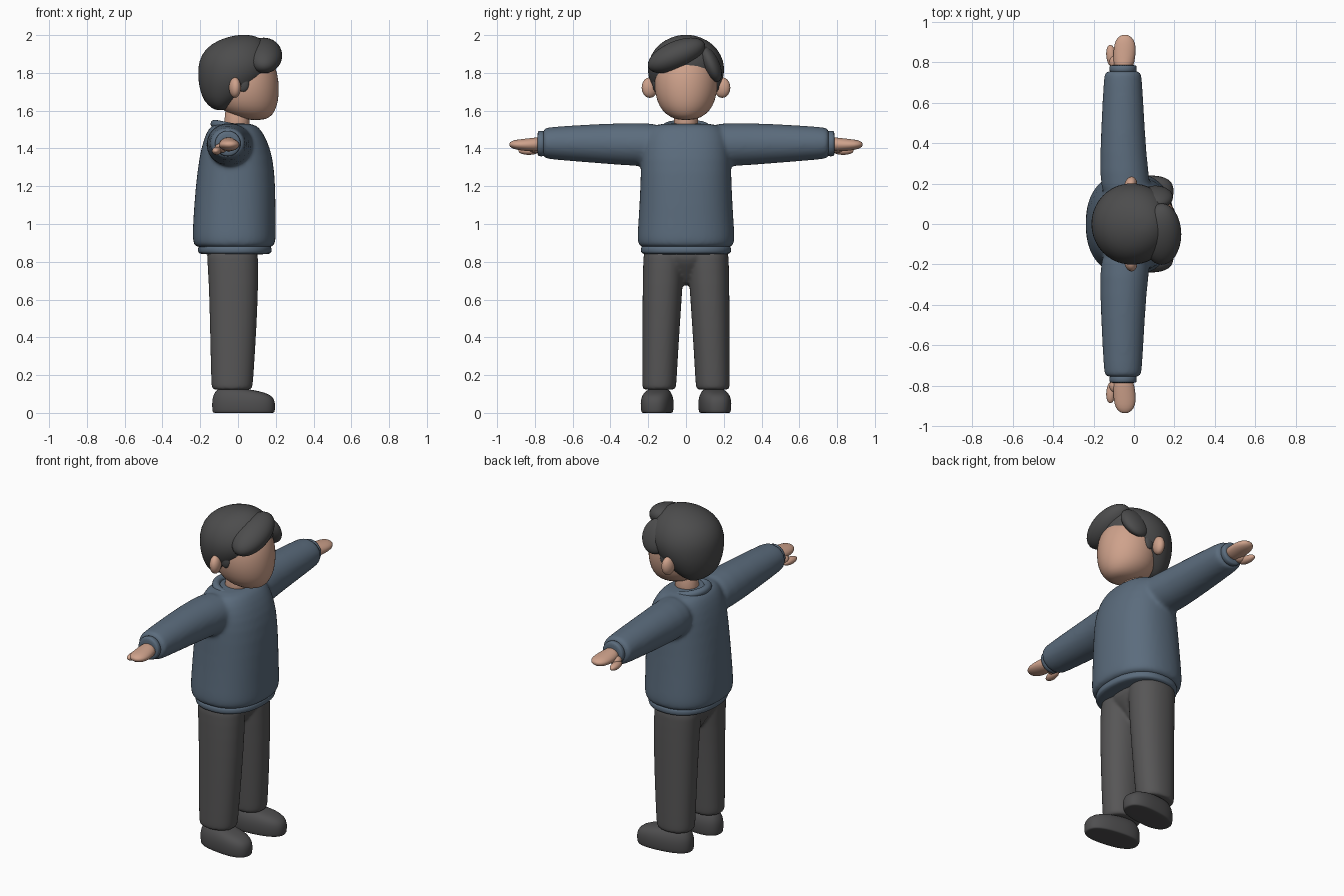
import bpy, bmesh, math
from mathutils import Matrix, Vector, Euler

if "Cube" in bpy.data.objects:
    bpy.data.objects.remove(bpy.data.objects["Cube"])


def material(name, rgb):
    m = bpy.data.materials.new(name)
    m.diffuse_color = (*rgb, 1)
    m.use_nodes = True
    m.node_tree.nodes["Principled BSDF"].inputs["Base Color"].default_value = m.diffuse_color
    return m


BLUE = material("slate_blue_knit", (0.105, 0.15, 0.205))
GREY = material("charcoal_cloth", (0.095, 0.093, 0.094))
DARK = material("dark_hair", (0.073, 0.073, 0.074))
SHOE = material("dark_shoe", (0.078, 0.077, 0.079))
SKIN = material("warm_skin", (0.62, 0.36, 0.26))


def loft(bm, sections, axis="z", n=2.0, sides=28):
    """Skin rounded rings: (position, centre u, centre v, radius u, radius v)."""
    rings = []
    for t, cu, cv, ru, rv in sections:
        ring = []
        for i in range(sides):
            a = 2 * math.pi * i / sides
            c, s = math.cos(a), math.sin(a)
            u = cu + ru * math.copysign(abs(c) ** (2 / n), c)
            v = cv + rv * math.copysign(abs(s) ** (2 / n), s)
            ring.append(bm.verts.new((u, v, t) if axis == "z" else (u, t, v)))
        rings.append(ring)
    for a, b in zip(rings, rings[1:]):
        for i in range(sides):
            j = (i + 1) % sides
            bm.faces.new((a[i], a[j], b[j], b[i]))
    bm.faces.new(rings[0])
    bm.faces.new(rings[-1])


def ball(bm, centre, radii, rot=(0, 0, 0)):
    e = Euler([math.radians(r) for r in rot])
    bmesh.ops.create_uvsphere(bm, u_segments=32, v_segments=18, radius=1,
                              matrix=Matrix.LocRotScale(Vector(centre), e, Vector(radii)))


def finish(bm, name, mat, mirror=False, subdivide=1, voxel=0, smooth=0):
    bmesh.ops.recalc_face_normals(bm, faces=bm.faces)
    me = bpy.data.meshes.new(name)
    bm.to_mesh(me)
    bm.free()
    me.materials.append(mat)
    for p in me.polygons:
        p.use_smooth = True
    ob = bpy.data.objects.new(name, me)
    bpy.context.collection.objects.link(ob)
    if subdivide:
        ob.modifiers.new("round", "SUBSURF").levels = subdivide
        ob.modifiers["round"].render_levels = subdivide
    if mirror:
        m = ob.modifiers.new("mirror", "MIRROR")
        m.use_axis = (False, True, False)
        m.use_mirror_merge = False
    if voxel:
        r = ob.modifiers.new("fuse", "REMESH")
        r.mode, r.voxel_size, r.use_smooth_shade = "VOXEL", voxel, True
        s = ob.modifiers.new("soften", "SMOOTH")
        s.factor, s.iterations = 0.5, smooth
    return ob


# Sweater: torso with both sleeves blended in
bm = bmesh.new()
loft(bm, [(0.872, -.02, 0, .19, .235), (0.885, -.02, 0, .215, .252), (0.92, -.02, 0, .222, .26),
          (1.0, -.02, 0, .22, .254), (1.2, -.013, 0, .213, .242), (1.35, -.01, 0, .197, .24),
          (1.45, -.015, 0, .168, .23), (1.51, -.02, 0, .135, .2), (1.535, -.02, 0, .1, .15)], n=2.3)
for s in (1, -1):
    loft(bm, [(s * .1, -.03, 1.42, .13, .115), (s * .25, -.05, 1.42, .12, .116),
              (s * .45, -.055, 1.426, .11, .106), (s * .73, -.055, 1.428, .095, .086),
              (s * .75, -.055, 1.428, .09, .08), (s * .76, -.055, 1.428, .07, .062)], "y")
finish(bm, "sweater", BLUE, voxel=0.011, smooth=8)

# Ribbed hem
bm = bmesh.new()
loft(bm, [(.838, -.017, 0, .175, .222), (.845, -.017, 0, .193, .237), (.86, -.017, 0, .197, .241),
          (.88, -.017, 0, .195, .239), (.895, -.017, 0, .18, .225)], n=2.3)
finish(bm, "sweater_hem", BLUE)

# Sleeve cuffs
bm = bmesh.new()
loft(bm, [(.74, -.054, 1.426, .066, .066), (.765, -.054, 1.426, .069, .069),
          (.782, -.054, 1.426, .067, .067), (.787, -.054, 1.426, .06, .06)], "y")
finish(bm, "sleeve_cuffs", BLUE, mirror=True)

# Collar roll, lower at the front
bpy.ops.mesh.primitive_torus_add(major_segments=48, minor_segments=16, major_radius=.105,
                                 minor_radius=.022, location=(-.02, 0, 1.51),
                                 rotation=(0, math.radians(11), 0))
collar = bpy.context.object
collar.name = "collar"
collar.data.materials.append(BLUE)
bpy.ops.object.shade_smooth()

# Trousers: two legs fused to a hip block
bm = bmesh.new()
loft(bm, [(.67, -.04, 0, .05, .02), (.73, -.035, 0, .085, .06), (.79, -.03, 0, .125, .16),
          (.83, -.03, 0, .138, .215), (.87, -.03, 0, .135, .21)])
for s in (1, -1):
    loft(bm, [(.122, -.032, s * .142, .1, .082), (.127, -.032, s * .142, .109, .09),
              (.2, -.03, s * .14, .113, .092), (.45, -.025, s * .132, .124, .099),
              (.7, -.023, s * .123, .132, .107), (.84, -.03, s * .116, .137, .11),
              (.87, -.03, s * .116, .13, .105)], n=2.2)
finish(bm, "trousers", GREY, voxel=0.009, smooth=4)

# Shoes, toes turned slightly outward
bm = bmesh.new()
loft(bm, [(0, .03, 0, .155, .07), (0, .03, 0, .164, .078), (.012, .03, 0, .167, .082),
          (.05, .03, 0, .169, .085), (.085, .027, 0, .162, .08), (.108, .012, 0, .135, .068),
          (.122, -.02, 0, .095, .055), (.13, -.03, 0, .06, .04)], n=2.5)
bmesh.ops.transform(bm, verts=bm.verts,
                    matrix=Matrix.Translation((0, .149, 0)) @ Matrix.Rotation(math.radians(7), 4, "Z"))
finish(bm, "shoes", SHOE, mirror=True)

# Hands: mitten palm with a thumb
bm = bmesh.new()
loft(bm, [(.76, -.052, 1.425, .042, .038), (.80, -.05, 1.42, .053, .037),
          (.87, -.045, 1.419, .057, .031), (.912, -.045, 1.42, .046, .024),
          (.932, -.045, 1.421, .024, .013), (.936, -.045, 1.421, .008, .004)], "y")
finish(bm, "hands", SKIN, mirror=True)
bm = bmesh.new()
ball(bm, (-.113, .832, 1.387), (.024, .055, .021), (0, 0, 6))
ball(bm, (-.09, .80, 1.402), (.032, .035, .025))
finish(bm, "thumbs", SKIN, mirror=True, subdivide=0)

# Neck and head
bm = bmesh.new()
loft(bm, [(1.47, -.01, 0, .07, .07), (1.54, -.005, 0, .067, .063), (1.65, 0, 0, .067, .063)])
finish(bm, "neck", SKIN)
bm = bmesh.new()
loft(bm, [(1.55, .095, 0, .03, .03), (1.562, .08, 0, .09, .08), (1.6, .058, 0, .14, .128),
          (1.65, .051, 0, .163, .154), (1.72, .049, 0, .17, .17), (1.8, .045, 0, .166, .166),
          (1.87, .03, 0, .152, .15), (1.93, .02, 0, .11, .105), (1.96, .02, 0, .04, .04)])
finish(bm, "head", SKIN)

# Ears
bm = bmesh.new()
ball(bm, (-.016, .192, 1.722), (.031, .043, .054), (0, 0, -12))
finish(bm, "ears", SKIN, mirror=True, subdivide=0)

# Hair cap down to the nape
bm = bmesh.new()
loft(bm, [(1.603, -.09, 0, .025, .06), (1.612, -.092, 0, .048, .095), (1.65, -.077, 0, .103, .138),
          (1.7, -.048, 0, .152, .17), (1.75, -.03, 0, .18, .193), (1.8, -.013, 0, .2, .204),
          (1.86, -.005, 0, .205, .203), (1.93, 0, 0, .175, .168), (1.975, .015, 0, .118, .112),
          (1.996, .03, 0, .06, .055), (2.001, .03, 0, .02, .02)])
finish(bm, "hair_cap", DARK)

# Swept fringe, opposite side lock and sideburns
bm = bmesh.new()
ball(bm, (.137, -.05, 1.892), (.097, .162, .076), (23, 0, 0))
finish(bm, "fringe", DARK, subdivide=0)
bm = bmesh.new()
ball(bm, (.105, .132, 1.845), (.088, .045, .1), (24, 0, 0))
finish(bm, "side_lock", DARK, subdivide=0)
bm = bmesh.new()
ball(bm, (.028, .16, 1.745), (.032, .017, .045))
finish(bm, "sideburns", DARK, mirror=True, subdivide=0)
